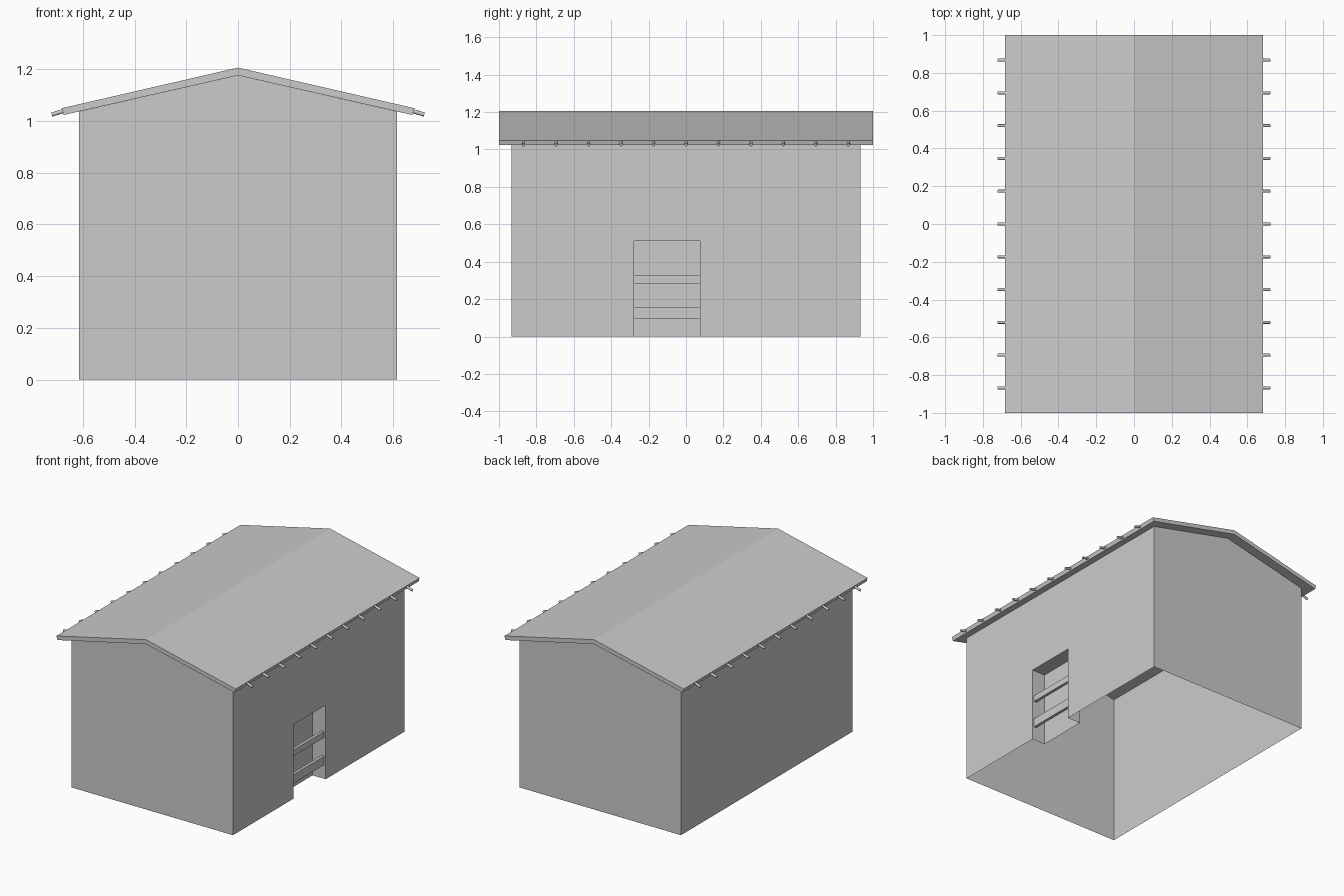
import bpy, bmesh, math
from mathutils import Matrix, Vector

if "Cube" in bpy.data.objects:
    bpy.data.objects.remove(bpy.data.objects["Cube"])

W, L = 0.615, 0.933            # wall half width, half length
EAVE, RIDGE = 1.036, 1.176     # wall heights
Y0, Y1, DOOR_H, DEPTH = -0.277, 0.075, 0.51, 0.10


def add_object(name, bm):
    mesh = bpy.data.meshes.new(name)
    bm.to_mesh(mesh)
    bm.free()
    obj = bpy.data.objects.new(name, mesh)
    bpy.context.collection.objects.link(obj)
    return obj


def face(bm, pts):
    return bm.faces.new([bm.verts.new(p) for p in pts])


# Thin open-bottomed walls, with the door notch in the right wall
bm = bmesh.new()
gable = [(-W, 0), (W, 0), (W, EAVE), (0, RIDGE), (-W, EAVE)]
face(bm, [(x, -L, z) for x, z in gable])
face(bm, [(x, L, z) for x, z in reversed(gable)])
face(bm, [(-W, L, 0), (-W, -L, 0), (-W, -L, EAVE), (-W, L, EAVE)])
right = [(-L, 0), (Y0, 0), (Y0, DOOR_H), (Y1, DOOR_H), (Y1, 0),
         (L, 0), (L, EAVE), (-L, EAVE)]
face(bm, [(W, y, z) for y, z in right])
# Door recess: jambs, head and back panel
D = W - DEPTH
face(bm, [(W, Y0, 0), (D, Y0, 0), (D, Y0, DOOR_H), (W, Y0, DOOR_H)])
face(bm, [(D, Y1, 0), (W, Y1, 0), (W, Y1, DOOR_H), (D, Y1, DOOR_H)])
face(bm, [(D, Y0, DOOR_H), (D, Y1, DOOR_H), (W, Y1, DOOR_H), (W, Y0, DOOR_H)])
face(bm, [(D, Y0, 0), (D, Y1, 0), (D, Y1, DOOR_H), (D, Y0, DOOR_H)])
bmesh.ops.remove_doubles(bm, verts=bm.verts, dist=0.0001)
add_object("walls", bm)

# Roof slab, extruded from its gable profile
bm = bmesh.new()
profile = [(-0.682, 1.049), (-0.674, 1.023), (0, RIDGE),
           (0.674, 1.023), (0.682, 1.049), (0, 1.206)]
f = face(bm, [(x, -1, z) for x, z in profile])
ext = bmesh.ops.extrude_face_region(bm, geom=[f], use_keep_orig=True)
moved = [g for g in ext["geom"] if isinstance(g, bmesh.types.BMVert)]
bmesh.ops.translate(bm, verts=moved, vec=(0, 2, 0))
bmesh.ops.recalc_face_normals(bm, faces=bm.faces)
add_object("roof", bm)

# Two rails across the doorway
for name, z0, z1 in (("upper_rail", 0.283, 0.325), ("lower_rail", 0.096, 0.155)):
    bm = bmesh.new()
    bmesh.ops.create_cube(bm, size=1, matrix=Matrix.Translation(
        (W - 0.022, (Y0 + Y1) / 2, (z0 + z1) / 2))
        @ Matrix.Diagonal((0.02, Y1 - Y0, z1 - z0, 1)))
    add_object(name, bm)

# Rafter ends poking out of both eaves
for name, side in (("right_rafters", 1), ("left_rafters", -1)):
    bm = bmesh.new()
    start, end = Vector((side * 0.64, 0, 1.050)), Vector((side * 0.72, 0, 1.024))
    axis = end - start
    turn = axis.to_track_quat('Z', 'Y').to_matrix().to_4x4()
    for i in range(-5, 6):
        mid = (start + end) / 2 + Vector((0, i * 0.1735, 0))
        bmesh.ops.create_cone(bm, cap_ends=True, segments=12, radius1=0.008,
                              radius2=0.008, depth=axis.length,
                              matrix=Matrix.Translation(mid) @ turn)
    obj = add_object(name, bm)
    bpy.ops.object.select_all(action='DESELECT')
    bpy.context.view_layer.objects.active = obj
    obj.select_set(True)
    bpy.ops.object.shade_smooth_by_angle(angle=math.radians(40))
